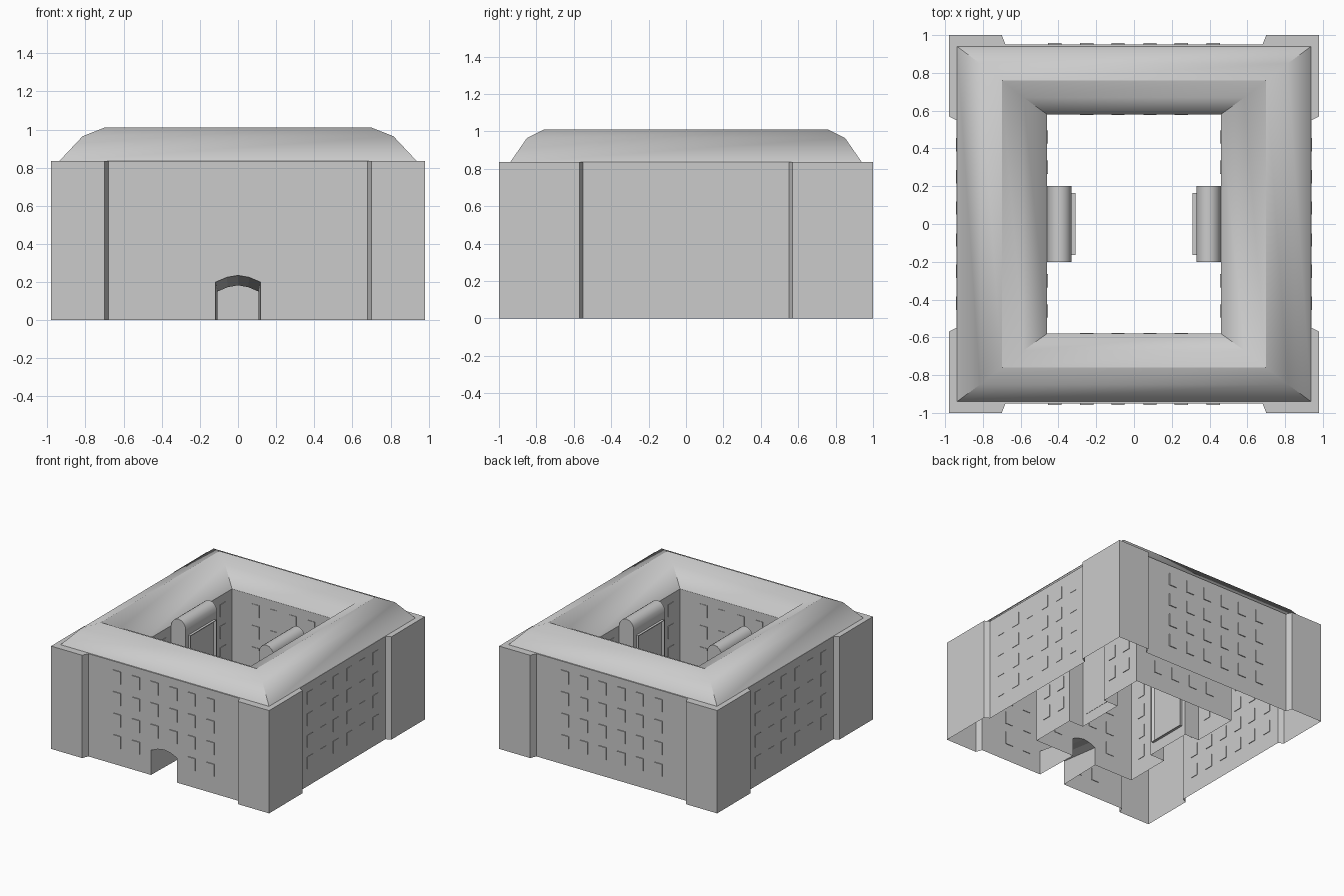
import bpy, bmesh, math

if "Cube" in bpy.data.objects:
    bpy.data.objects.remove(bpy.data.objects["Cube"])

H = 0.835
COLS = [-0.42, -0.25, -0.085, 0.085, 0.25, 0.42]
ROWS = [0.19, 0.365, 0.54, 0.715]


def finish(bm, name, angle=None):
    bmesh.ops.remove_doubles(bm, verts=bm.verts, dist=0.0005)
    bmesh.ops.recalc_face_normals(bm, faces=bm.faces)
    me = bpy.data.meshes.new(name)
    bm.to_mesh(me)
    bm.free()
    ob = bpy.data.objects.new(name, me)
    bpy.context.collection.objects.link(ob)
    if angle:
        bpy.ops.object.select_all(action='DESELECT')
        ob.select_set(True)
        bpy.context.view_layer.objects.active = ob
        bpy.ops.object.shade_smooth_by_angle(angle=math.radians(angle))
    return ob


def face(bm, pts):
    return bm.faces.new([bm.verts.new(p) for p in pts])


def box(bm, lo, hi):
    vs = bmesh.ops.create_cube(bm, size=1)['verts']
    for v in vs:
        for i in range(3):
            v.co[i] = (lo[i] + hi[i]) / 2 + v.co[i] * (hi[i] - lo[i])
    return vs


def arch(w, spring, top):
    return [(-w, 0), (-w, spring), (-w / 2, top - 0.01), (0, top),
            (w / 2, top - 0.01), (w, spring), (w, 0)]


def wall_ring(bm, loop, gate, gate_y):
    # upright walls around a plan loop, with the gate cut in the front one
    for a, b in zip(loop, loop[1:] + loop[:1]):
        if a[1] == b[1] == gate_y:
            l, r = sorted((a[0], b[0]))
            pts = [(l, 0)] + gate + [(r, 0), (r, H), (l, H)]
            face(bm, [(x, gate_y, z) for x, z in pts])
        else:
            face(bm, [(*a, 0), (*b, 0), (*b, H), (*a, H)])


# Walls: outer loop with corner blocks, courtyard loop with two bays
quarter = [(0.94, 0.55), (0.98, 0.57), (0.98, 1.0), (0.70, 1.0), (0.68, 0.95)]
outer = quarter + [(-x, y) for x, y in quarter[::-1]]
outer += [(-x, -y) for x, y in outer]
half = [(0.46, -0.58), (0.46, -0.2), (0.33, -0.2), (0.33, 0.2), (0.46, 0.2), (0.46, 0.58)]
inner = half + [(-x, -y) for x, y in half]
front_gate, back_gate = arch(0.117, 0.2, 0.235), arch(0.108, 0.15, 0.183)
bm = bmesh.new()
wall_ring(bm, outer, front_gate, -0.95)
wall_ring(bm, inner, back_gate, -0.58)
for i in range(6):
    (a, za), (b, zb) = front_gate[i:i + 2]
    (c, zc), (d, zd) = back_gate[i:i + 2]
    face(bm, [(a, -0.95, za), (b, -0.95, zb), (d, -0.58, zd), (c, -0.58, zc)])
finish(bm, "walls")

# Flat ledge between the wall tops and the roof
bm = bmesh.new()
for sx in (-1, 1):
    for sy in (-1, 1):
        pts = [(0, 0.94), (0, 0.95)] + quarter[::-1] + [(0.94, 0), (0.937, 0), (0.937, 0.94)]
        f = face(bm, [(x * sx, y * sy, H) for x, y in pts])
        f.normal_update()
        if f.normal.z < 0:
            f.normal_flip()
finish(bm, "eaves_ledge")

# Curved roof ring
profile = [(0.937, 0.94, H), (0.815, 0.85, 0.965), (0.70, 0.76, 1.01),
           (0.585, 0.67, 0.965), (0.46, 0.58, H)]
bm = bmesh.new()
rings = [[bm.verts.new((x * sx, y * sy, z)) for sx, sy in ((1, 1), (-1, 1), (-1, -1), (1, -1))]
         for x, y, z in profile]
for a, b in zip(rings, rings[1:]):
    for i in range(4):
        j = (i + 1) % 4
        bm.faces.new((a[i], a[j], b[j], b[i]))
finish(bm, "roof", 35)

# Rounded tops and framed panels of the courtyard bays
for s, side in ((-1, "left"), (1, "right")):
    bm = bmesh.new()
    arc = [(s * (0.395 + 0.065 * math.cos(math.pi * k / 8)),
            H + 0.07 * math.sin(math.pi * k / 8)) for k in range(9)]
    for y in (-0.2, 0.2):
        face(bm, [(x, y, z) for x, z in arc])
    for (a, za), (b, zb) in zip(arc, arc[1:]):
        face(bm, [(a, -0.2, za), (b, -0.2, zb), (b, 0.2, zb), (a, 0.2, za)])
    finish(bm, side + "_bay_top", 35)

    bm = bmesh.new()
    xs = sorted((s * 0.31, s * 0.332))
    box(bm, (xs[0], -0.165, 0.09), (xs[1], 0.165, 0.78))
    bmesh.ops.recalc_face_normals(bm, faces=bm.faces)
    f = [f for f in bm.faces if f.normal.x * s < -0.5]
    bmesh.ops.inset_individual(bm, faces=f, thickness=0.02, depth=-0.014)
    finish(bm, side + "_bay_panel")

# Window blocks on the outer and courtyard walls
bm = bmesh.new()
w, h = 0.035, 0.05
for z in ROWS:
    for c in COLS:
        for s in (-1, 1):
            if not (s < 0 and z < 0.25 and abs(c) < 0.2):
                ys = sorted((s * 0.945, s * 0.957))
                box(bm, (c - w, ys[0], z - h), (c + w, ys[1], z + h))
            xs = sorted((s * 0.935, s * 0.943))
            box(bm, (xs[0], c - w, z - h), (xs[1], c + w, z + h))
finish(bm, "outer_windows")

bm = bmesh.new()
for z in ROWS:
    for s in (-1, 1):
        for c in COLS[1:-1]:
            if not (s < 0 and z < 0.25 and abs(c) < 0.2):
                ys = sorted((s * 0.576, s * 0.585))
                box(bm, (c - w, ys[0], z - h), (c + w, ys[1], z + h))
        for c in (-0.46, -0.3, 0.3, 0.46):
            xs = sorted((s * 0.456, s * 0.465))
            box(bm, (xs[0], c - w, z - h), (xs[1], c + w, z + h))
finish(bm, "courtyard_windows")
